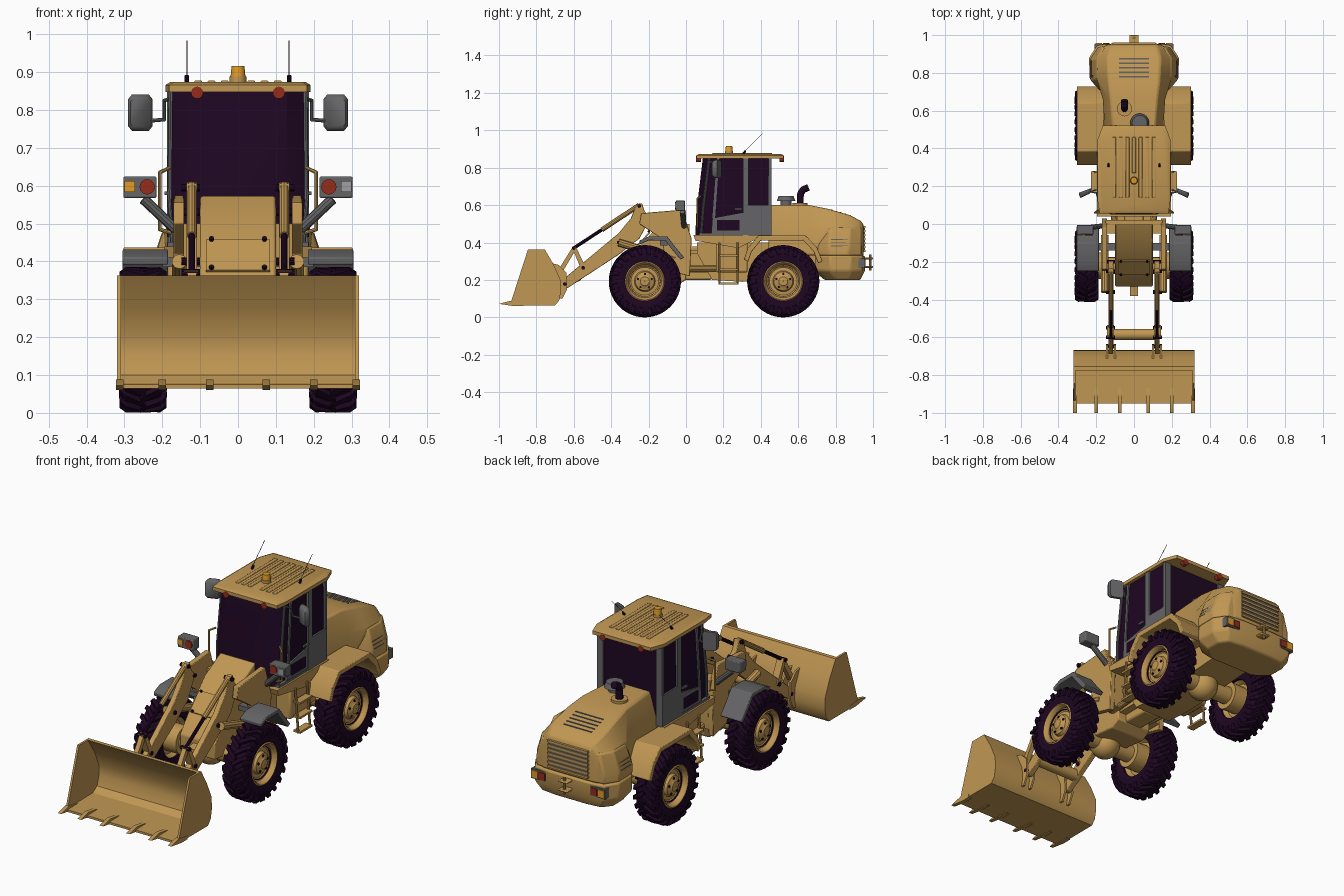
import bpy, bmesh, math
from mathutils import Vector, Matrix

def material(name, r, g, b):
    m = bpy.data.materials.new(name)
    m.diffuse_color = (r, g, b, 1)
    return m

YELLOW = material("machine yellow", 0.53, 0.31, 0.087)
DARK = material("dark rubber and glass", 0.013, 0.002, 0.016)
GREY = material("grey trim", 0.13, 0.13, 0.135)
ORANGE = material("amber lamp", 0.75, 0.33, 0.02)
RED = material("red lamp", 0.30, 0.025, 0.01)
PALE = material("pale lens", 0.35, 0.35, 0.36)

# ---------- helpers ----------
def finish(name, bm, mat, mirror=False, bevel=0, angle=30):
    if mirror:
        copy = bmesh.ops.duplicate(bm, geom=bm.verts[:] + bm.edges[:] + bm.faces[:])["geom"]
        for v in copy:
            if isinstance(v, bmesh.types.BMVert):
                v.co.x *= -1
    bmesh.ops.recalc_face_normals(bm, faces=bm.faces)
    me = bpy.data.meshes.new(name)
    bm.to_mesh(me)
    bm.free()
    me.materials.append(mat)
    ob = bpy.data.objects.new(name, me)
    bpy.context.collection.objects.link(ob)
    bpy.context.view_layer.objects.active = ob
    ob.select_set(True)
    bpy.ops.object.shade_smooth_by_angle(angle=math.radians(angle))
    ob.select_set(False)
    if bevel:
        mod = ob.modifiers.new("bevel", 'BEVEL')
        mod.width, mod.segments, mod.limit_method = bevel, 2, 'ANGLE'
    return ob

def add_loft(bm, rings, wrap=False):
    vs = [[bm.verts.new(p) for p in r] for r in rings]
    n = len(vs[0])
    for a, b in zip(vs, vs[1:] + ([vs[0]] if wrap else [])):
        for i in range(n):
            bm.faces.new((a[i], a[(i + 1) % n], b[(i + 1) % n], b[i]))
    if not wrap:
        bm.faces.new(vs[0])
        bm.faces.new(vs[-1])

def loft(name, rings, mat, wrap=False, **kw):
    bm = bmesh.new()
    add_loft(bm, rings, wrap)
    return finish(name, bm, mat, **kw)

def prism(name, pts, x0, x1, mat, **kw):      # (y, z) profile extruded along x
    return loft(name, [[(x, y, z) for y, z in pts] for x in (x0, x1)], mat, **kw)

def box(name, x, y, z, mat, **kw):
    return prism(name, [(y[0], z[0]), (y[1], z[0]), (y[1], z[1]), (y[0], z[1])], x[0], x[1], mat, **kw)

def plan(name, levels, mat, **kw):            # half outlines (x, y) at heights, closed by symmetry
    return loft(name, [[(x, y, z) for x, y in h] + [(-x, y, z) for x, y in reversed(h)]
                       for z, h in levels], mat, **kw)

def tube(name, pts, r, mat, seg=10, r2=None, **kw):
    bm = bmesh.new()
    pts = [Vector(p) for p in pts]
    for a, b in zip(pts, pts[1:]):
        m = Matrix.Translation((a + b) / 2) @ (b - a).to_track_quat('Z', 'Y').to_matrix().to_4x4()
        bmesh.ops.create_cone(bm, cap_ends=True, segments=seg, radius1=r, radius2=r if r2 is None else r2,
                              depth=(b - a).length, matrix=m)
    for p in pts[1:-1]:
        bmesh.ops.create_uvsphere(bm, u_segments=seg, v_segments=6, radius=r, matrix=Matrix.Translation(p))
    return finish(name, bm, mat, **kw)

def polar(x, r, a, y):
    return (x, y + r * math.cos(a), 0.193 + r * math.sin(a))

def revolve(name, prof, y, mat, seg=40, **kw):  # closed (x, r) profile around a wheel axis
    rings = [[polar(x, r, math.tau * i / seg, y) for i in range(seg)] for x, r in prof]
    return loft(name, rings, mat, wrap=True, mirror=True, **kw)

def arch(name, pts, centre, t, x0, x1, mat):  # mudguard strip thickened towards the axle
    inner = [(y + (centre - y) * t / 0.24, z + (0.193 - z) * t / 0.24) for y, z in reversed(pts)]
    prism(name, pts + inner, x0, x1, mat, mirror=True, bevel=0.004)

# ---------- wheels and axles ----------
for end, y in (("front", -0.22), ("rear", 0.52)):
    revolve(end + "_tyres", [(0.2, 0.1), (0.192, 0.13), (0.194, 0.162), (0.206, 0.178), (0.298, 0.178),
                             (0.308, 0.162), (0.31, 0.13), (0.303, 0.1)], y, DARK)
    bm = bmesh.new()
    for i in range(22):
        for s in (1, -1):
            rings = []
            for xo, ro, xi, ri, da in ((-0.006, 0.193, -0.006, 0.17, 0), (0.045, 0.192, 0.045, 0.17, 0.2),
                                       (0.062, 0.18, 0.045, 0.165, 0.25), (0.063, 0.145, 0.05, 0.14, 0.28)):
                a = math.tau * (i + (0.5 if s < 0 else 0)) / 22 - da
                rings.append([polar(0.251 + s * x, r, a + w, y) for x, r, w in
                              ((xo, ro, -0.06), (xo, ro, 0.06), (xi, ri, 0.08), (xi, ri, -0.08))])
            add_loft(bm, rings)
    finish(end + "_tyre_lugs", bm, DARK, mirror=True)
    revolve(end + "_rims", [(0.2, 0.108), (0.303, 0.108), (0.308, 0.1), (0.302, 0.094), (0.282, 0.088),
                            (0.274, 0.074), (0.276, 0.056), (0.292, 0.05), (0.298, 0.03), (0.304, 0.024),
                            (0.306, 0.001), (0.23, 0.001), (0.23, 0.085)], y, YELLOW)
    revolve(end + "_rim_grooves", [(0.27, 0.083), (0.284, 0.083), (0.284, 0.08), (0.27, 0.08)], y, DARK)
    for i in range(5):
        p = [polar(x, 0.039, math.tau * i / 5 + 0.3, y) for x in (0.285, 0.299)]
        tube(end + "_hub_bolts", p, 0.007, DARK, seg=5, mirror=True)
    tube(end + "_axle", [(-0.25, y, 0.193), (0.25, y, 0.193)], 0.045, YELLOW, seg=16)
    tube(end + "_hub_drums", [(0.15, y, 0.193), (0.235, y, 0.193)], 0.07, YELLOW, seg=20, mirror=True)
    bm = bmesh.new()
    bmesh.ops.create_uvsphere(bm, u_segments=18, v_segments=10, radius=0.075, matrix=Matrix.Translation((0, y, 0.19)))
    finish(end + "_differential", bm, YELLOW)

# ---------- bucket ----------
back = [(-0.70, 0.064), (-0.678, 0.09), (-0.668, 0.14), (-0.671, 0.2), (-0.708, 0.283), (-0.755, 0.363)]
prism("bucket_shell", [(-0.95, 0.064)] + back + [(-0.775, 0.363), (-0.72, 0.28), (-0.684, 0.2), (-0.684, 0.15),
                       (-0.70, 0.1), (-0.735, 0.078), (-0.95, 0.075)], -0.312, 0.312, YELLOW)
prism("bucket_side_plates", [(-0.94, 0.064)] + back + [(-0.845, 0.363), (-0.93, 0.1)], 0.309, 0.32, YELLOW, mirror=True)
for x in (0.075, 0.2, 0.312):
    prism("bucket_teeth", [(-1.0, 0.072), (-0.92, 0.06), (-0.87, 0.06), (-0.87, 0.078), (-0.94, 0.088)],
          x - 0.01, x + 0.01, YELLOW, mirror=True)
for x in (0.095, 0.138):
    prism("bucket_hinge_ears", [(-0.72, 0.29), (-0.68, 0.28), (-0.64, 0.24), (-0.636, 0.15), (-0.66, 0.1), (-0.68, 0.1), (-0.675, 0.2)],
          x, x + 0.01, YELLOW, mirror=True)

# ---------- loader arms and linkage ----------
prism("lift_arms", [(-0.662, 0.18), (-0.655, 0.155), (-0.635, 0.155), (-0.36, 0.335), (-0.25, 0.42), (-0.19, 0.53),
                    (-0.22, 0.565), (-0.235, 0.61), (-0.265, 0.605), (-0.295, 0.53), (-0.36, 0.45),
                    (-0.655, 0.205)], 0.108, 0.136, YELLOW, mirror=True, bevel=0.003)
tube("arm_cross_tube", [(-0.12, -0.585, 0.22), (0.12, -0.585, 0.22)], 0.03, YELLOW, seg=20)
prism("tilt_levers", [(-0.61, 0.375), (-0.59, 0.38), (-0.535, 0.265), (-0.56, 0.255)], 0.105, 0.142, YELLOW, mirror=True)
prism("bucket_links", [(-0.61, 0.37), (-0.59, 0.36), (-0.665, 0.235), (-0.685, 0.25)], 0.11, 0.134, YELLOW, mirror=True)
tube("tilt_cylinder_rods", [(0.122, -0.6, 0.37), (0.122, -0.42, 0.488)], 0.009, DARK, mirror=True)
tube("tilt_cylinders", [(0.122, -0.45, 0.468), (0.122, -0.25, 0.6)], 0.013, YELLOW, mirror=True)
tube("lift_cylinders", [(0.155, -0.06, 0.31), (0.155, -0.36, 0.4)], 0.02, YELLOW, mirror=True)
for y, z in ((-0.25, 0.595), (-0.6, 0.37), (-0.55, 0.265), (-0.648, 0.178), (-0.36, 0.4), (-0.2, 0.53)):
    tube("pivot_pins", [(0.1, y, z), (0.149, y, z)], 0.01, DARK, mirror=True)

# ---------- front frame ----------
prism("front_frame", [(0.0, 0.575), (-0.13, 0.505), (-0.26, 0.37), (-0.33, 0.28), (-0.33, 0.2), (-0.05, 0.17), (0.0, 0.2)],
      -0.1, 0.1, YELLOW, bevel=0.006)
prism("tower_plates", [(0.02, 0.22), (0.03, 0.42), (-0.02, 0.575), (-0.2, 0.56), (-0.24, 0.555), (-0.25, 0.5), (-0.13, 0.42),
                       (-0.1, 0.25)], 0.142, 0.17, YELLOW, mirror=True, bevel=0.003)
box("tower_bridge", (-0.15, 0.15), (-0.05, 0.02), (0.25, 0.5), YELLOW)
prism("access_cover", [(-0.19, 0.452), (-0.265, 0.372), (-0.27, 0.378), (-0.195, 0.458)], -0.085, 0.085, YELLOW)
for y, z in ((-0.195, 0.455), (-0.265, 0.38)):
    tube("cover_bolts", [(0.07, y, z), (0.07, y - 0.008, z + 0.008)], 0.006, DARK, seg=8, mirror=True)
prism("front_tow_tongue", [(-0.38, 0.23), (-0.3, 0.23), (-0.3, 0.26), (-0.38, 0.25)], -0.022, 0.022, YELLOW)
arch("front_mudguards", [(-0.25, 0.41), (-0.2, 0.432), (-0.1, 0.432), (-0.06, 0.38), (-0.01, 0.32)], -0.22, 0.022,
     0.185, 0.305, GREY)
box("mudguard_mounts", (0.1, 0.2), (-0.14, -0.1), (0.385, 0.41), GREY, mirror=True)
# work lamps on stalks
tube("lamp_stalks", [(0.165, -0.01, 0.485), (0.25, -0.02, 0.565)], 0.014, GREY, mirror=True)
box("lamp_housings", (0.215, 0.303), (-0.055, -0.005), (0.568, 0.624), GREY, mirror=True, bevel=0.004)
tube("round_headlamps", [(0.24, -0.05, 0.597), (0.24, -0.06, 0.597)], 0.02, RED, seg=20, mirror=True)
box("right_square_lamp", (-0.3, -0.272), (-0.06, -0.05), (0.584, 0.612), ORANGE)
box("left_square_lamp", (0.272, 0.3), (-0.06, -0.05), (0.584, 0.612), PALE)

# ---------- centre joint and rear frame ----------
box("articulation_joint", (-0.05, 0.05), (-0.02, 0.14), (0.2, 0.38), YELLOW, bevel=0.01)
prism("rear_frame", [(0.06, 0.4), (0.06, 0.34), (0.14, 0.2), (0.3, 0.19), (0.75, 0.22), (0.75, 0.4)], -0.105, 0.105, YELLOW)
tube("steering_cylinders", [(0.1, -0.04, 0.26), (0.12, 0.2, 0.26)], 0.016, YELLOW, mirror=True)
for z in (0.24, 0.34):
    box("joint_lugs", (-0.09, 0.09), (-0.02, 0.12), (z, z + 0.02), YELLOW)
prism("cab_platform", [(0.04, 0.44), (0.05, 0.41), (0.28, 0.37), (0.36, 0.41), (0.46, 0.44)], -0.195, 0.195, YELLOW)
box("side_tanks", (0.1, 0.185), (0.16, 0.33), (0.24, 0.4), YELLOW, mirror=True, bevel=0.01)
for y in (0.18, 0.275):
    tube("ladder_rails", [(0.2, y, 0.4), (0.215, y, 0.175)], 0.006, YELLOW, mirror=True)
for z in (0.175, 0.25, 0.325):
    box("ladder_steps", (0.19, 0.228), (0.178, 0.277), (z, z + 0.01), YELLOW, mirror=True)
arch("rear_mudguards", [(0.31, 0.31), (0.33, 0.37), (0.385, 0.437), (0.64, 0.437), (0.70, 0.375), (0.73, 0.3)],
     0.52, 0.026, 0.16, 0.303, YELLOW)

# ---------- engine hood and counterweight ----------
rings = []
for y, wb, zs, wt, z1 in ((0.44, 0.15, 0.46, 0.11, 0.6), (0.66, 0.165, 0.48, 0.125, 0.6), (0.76, 0.195, 0.48, 0.135, 0.58),
                          (0.88, 0.2, 0.47, 0.14, 0.545), (0.935, 0.17, 0.46, 0.125, 0.515), (0.95, 0.14, 0.44, 0.118, 0.495)):
    rings.append([(-wb, y, 0.33), (-wb, y, zs), (-wt, y, z1), (wt, y, z1), (wb, y, zs), (wb, y, 0.33)])
loft("engine_hood", rings, YELLOW, bevel=0.01)
outline = [(0.15, 0.69), (0.19, 0.72), (0.235, 0.77), (0.238, 0.88), (0.195, 0.945), (0.1, 0.957)]
plan("counterweight", [(0.2, [(x * 0.85, 0.74 + (y - 0.69) * 0.72) for x, y in outline]), (0.25, outline),
                       (0.33, outline)], YELLOW, bevel=0.008)
plan("hood_flanks", [(0.33, [(x * 0.98, y - 0.008) for x, y in outline]), (0.38, [(x * 0.98, y - 0.008) for x, y in outline]),
                     (0.48, [(x * 0.84, 0.7 + (y - 0.69) * 0.93) for x, y in outline])], YELLOW, bevel=0.008)
box("rear_grille", (-0.11, 0.11), (0.93, 0.956), (0.35, 0.485), GREY)
for i in range(7):
    box("grille_slats", (-0.115, 0.115), (0.945, 0.961), (0.348 + i * 0.0215, 0.359 + i * 0.0215), YELLOW)
for i in range(5):
    y = 0.775 + i * 0.024
    z = 0.58 - (y - 0.76) * 0.29
    box("hood_top_slots", (-0.08, 0.08), (y, y + 0.008), (z - 0.01, z + 0.0005), GREY)
for z in (0.38, 0.397, 0.414):
    box("hood_side_slots", (0.2, 0.234 - (z - 0.375) * 0.34), (0.775, 0.865), (z, z + 0.004), GREY, mirror=True)
box("rear_lamp_backs", (0.125, 0.21), (0.92, 0.954), (0.265, 0.315), GREY, mirror=True)
box("rear_red_lamps", (0.13, 0.165), (0.94, 0.959), (0.272, 0.308), RED, mirror=True)
box("rear_amber_lamps", (0.17, 0.205), (0.94, 0.958), (0.272, 0.308), ORANGE, mirror=True)
for z in (0.265, 0.31):
    box("tow_hitch_plates", (-0.025, 0.025), (0.93, 1.0), (z, z + 0.01), YELLOW, bevel=0.004)
tube("tow_pin", [(0, 0.985, 0.25), (0, 0.985, 0.335)], 0.007, YELLOW)
tube("exhaust_collar", [(-0.05, 0.61, 0.59), (-0.05, 0.61, 0.612)], 0.04, YELLOW, seg=20)
tube("exhaust_pipe", [(-0.05, 0.61, 0.6), (-0.05, 0.612, 0.66), (-0.05, 0.625, 0.682), (-0.05, 0.655, 0.695)], 0.018, DARK, seg=14)
tube("air_cleaner_neck", [(0.03, 0.535, 0.59), (0.03, 0.535, 0.625)], 0.03, GREY, seg=18)
tube("air_cleaner_cap", [(0.03, 0.535, 0.622), (0.03, 0.535, 0.648)], 0.05, GREY, seg=24, r2=0.04)

# ---------- cab ----------
plan("cab_glass", [(0.44, [(0.12, 0.05), (0.17, 0.075), (0.178, 0.45)]), (0.56, [(0.13, 0.055), (0.178, 0.085), (0.178, 0.45)]),
                   (0.85, [(0.13, 0.09), (0.175, 0.12), (0.175, 0.45)])], DARK)
tube("front_pillars", [(0.172, 0.08, 0.44), (0.18, 0.09, 0.56), (0.177, 0.125, 0.85)], 0.007, GREY, mirror=True)
prism("door_pillars", [(0.305, 0.44), (0.335, 0.44), (0.335, 0.85), (0.305, 0.85)], 0.17, 0.187, GREY, mirror=True)
prism("rear_pillars", [(0.44, 0.44), (0.458, 0.44), (0.458, 0.85), (0.44, 0.85)], 0.15, 0.184, GREY, mirror=True)
box("rear_side_panels", (0.17, 0.186), (0.33, 0.456), (0.44, 0.6), GREY, mirror=True)
prism("door_lower_panels", [(0.14, 0.445), (0.31, 0.445), (0.31, 0.56), (0.15, 0.53)], 0.17, 0.184, GREY, mirror=True)
box("door_lower_glass", (0.18, 0.186), (0.165, 0.285), (0.465, 0.52), DARK, mirror=True)
prism("door_front_frames", [(0.135, 0.45), (0.15, 0.45), (0.178, 0.85), (0.165, 0.85)], 0.17, 0.184, GREY, mirror=True)
box("cab_sills", (0.165, 0.186), (0.07, 0.456), (0.435, 0.452), GREY, mirror=True)
box("door_handles", (0.184, 0.194), (0.26, 0.3), (0.575, 0.585), GREY, mirror=True)
roof = [(0.182, 0.055), (0.192, 0.12), (0.192, 0.45), (0.165, 0.522)]
plan("cab_roof", [(0.848, roof), (0.866, roof), (0.874, [(x * 0.93, 0.285 + (y - 0.285) * 0.93) for x, y in roof])], YELLOW)
for i in range(7):
    x = -0.105 + 0.035 * i
    box("roof_ribs", (x - 0.01, x + 0.01), (0.27 if i == 3 else 0.14, 0.46), (0.868, 0.878), YELLOW, bevel=0.003)
for y0, y1 in ((0.054, 0.08), (0.5, 0.523)):
    tube("roof_lamps", [(0.108, y0, 0.846), (0.108, y1, 0.846)], 0.016, RED, seg=16, mirror=True)
tube("beacon_base", [(0, 0.23, 0.872), (0, 0.23, 0.888)], 0.022, YELLOW, seg=20)
tube("beacon", [(0, 0.23, 0.886), (0, 0.23, 0.916)], 0.02, ORANGE, seg=20, r2=0.017)
tube("antenna_bases", [(0.135, 0.305, 0.872), (0.135, 0.318, 0.89)], 0.006, DARK, mirror=True)
tube("antennas", [(0.135, 0.31, 0.885), (0.135, 0.41, 0.983)], 0.0012, DARK, seg=6, mirror=True)
# mirrors and grab rails
loft("mirrors", [[(0.258 + sx * 0.032 * k, 0.17 + o - sx * 0.012, 0.793 + sz * 0.048 * k) for sx, sz in
                  ((-1, -0.75), (-0.7, -1), (0.7, -1), (1, -0.75), (1, 0.75), (0.7, 1), (-0.7, 1), (-1, 0.75))]
                 for o, k in ((-0.02, 0.8), (-0.008, 1), (0.008, 1))], GREY, mirror=True, angle=50)
tube("mirror_brackets", [(0.18, 0.13, 0.83), (0.195, 0.15, 0.825), (0.195, 0.165, 0.775), (0.25, 0.175, 0.77)],
     0.005, GREY, seg=8, mirror=True)
tube("grab_rails", [(0.175, 0.06, 0.475), (0.207, 0.06, 0.485), (0.207, 0.06, 0.635), (0.18, 0.08, 0.648)],
     0.005, YELLOW, seg=8, mirror=True)
